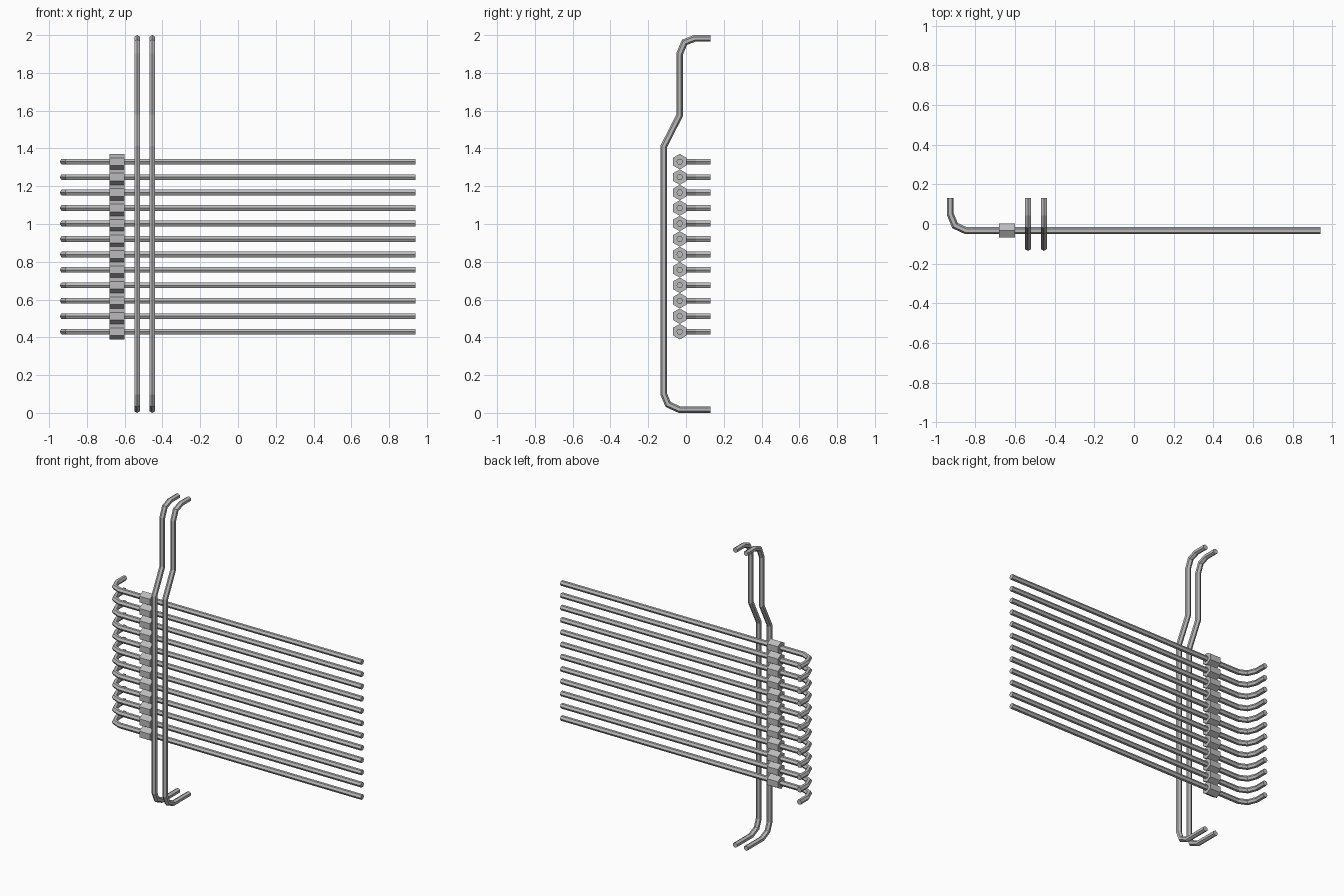
import bpy, bmesh, math
from mathutils import Vector

cube = bpy.data.objects.get("Cube")
if cube:
    bpy.data.objects.remove(cube, do_unlink=True)

steel = bpy.data.materials.new("grey steel")
steel.use_nodes = True
GREY = (0.5, 0.5, 0.5, 1)
steel.diffuse_color = GREY
steel.node_tree.nodes["Principled BSDF"].inputs["Base Color"].default_value = GREY


def hex_sweep(name, path, normal, radius, turn=0.0):
    """Six-sided bar along a flat path, mitred at each bend."""
    pts = [Vector(p) for p in path]
    normal = Vector(normal)
    bm = bmesh.new()
    rings = []
    for i, p in enumerate(pts):
        before = (p - pts[i - 1]).normalized() if i else None
        after = (pts[i + 1] - p).normalized() if i < len(pts) - 1 else None
        before, after = before or after, after or before
        tangent = (before + after).normalized()
        side = normal.cross(tangent) / tangent.dot(after)
        ring = []
        for k in range(6):
            a = turn + k * math.tau / 6
            ring.append(bm.verts.new(p + radius * (math.cos(a) * side + math.sin(a) * normal)))
        rings.append(ring)
    for a, b in zip(rings, rings[1:]):
        for k in range(6):
            n = (k + 1) % 6
            bm.faces.new((a[k], a[n], b[n], b[k]))
    bm.faces.new(rings[0])
    bm.faces.new(rings[-1])
    bmesh.ops.recalc_face_normals(bm, faces=bm.faces)
    mesh = bpy.data.meshes.new(name)
    bm.to_mesh(mesh)
    bm.free()
    mesh.materials.append(steel)
    obj = bpy.data.objects.new(name, mesh)
    bpy.context.collection.objects.link(obj)
    return obj


R = 0.0175       # bar radius
ROD_Y = -0.033   # depth of the horizontal rods

# Two upright bars, cranked forward and hooked back at both ends
upright = [(0.13, R), (-0.035, R), (-0.095, 0.045), (-0.118, 0.1), (-0.118, 1.41),
           (-0.034, 1.575), (-0.034, 1.9), (-0.008, 1.962), (0.045, 2 - R), (0.13, 2 - R)]
for i, x in enumerate((-0.534, -0.454)):
    hex_sweep(f"upright_bar_{i + 1}", [(x, y, z) for y, z in upright], (1, 0, 0), R)

# Stack of horizontal rods, each hooked back at one end and carrying a hexagonal collar
rod = [(0.94, ROD_Y), (-0.848, ROD_Y), (-0.902, -0.008), (-0.926, 0.05), (-0.926, 0.13)]
for i in range(12):
    z = 0.43 + i * 0.9 / 11
    hex_sweep(f"rod_{i + 1}", [(x, y, z) for x, y in rod], (0, 0, 1), R)
    hex_sweep(f"collar_{i + 1}", [(-0.68, ROD_Y, z), (-0.6, ROD_Y, z)], (0, 0, 1), 0.041, math.pi / 6)
